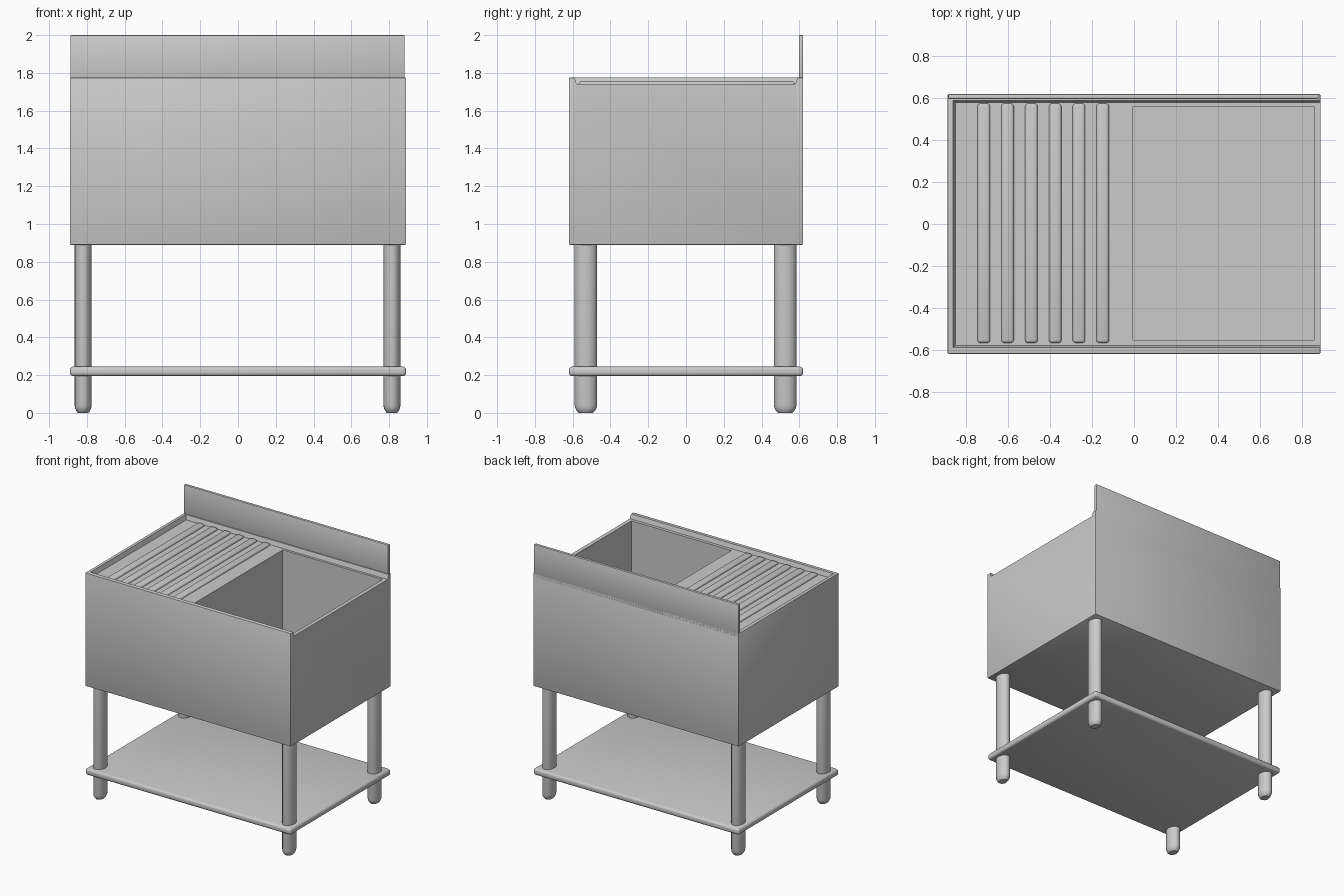
import bpy
import bmesh
import math

default = bpy.data.objects.get("Cube")
if default:
    bpy.data.objects.remove(default, do_unlink=True)

# Brushed steel used for every part
steel = bpy.data.materials.new("steel_grey")
steel.use_nodes = True
grey = (0.6, 0.6, 0.6, 1)
steel.diffuse_color = grey
steel.node_tree.nodes["Principled BSDF"].inputs["Base Color"].default_value = grey


def finish(name, bm):
    bmesh.ops.recalc_face_normals(bm, faces=bm.faces[:])
    mesh = bpy.data.meshes.new(name)
    bm.to_mesh(mesh)
    bm.free()
    mesh.materials.append(steel)
    obj = bpy.data.objects.new(name, mesh)
    bpy.context.collection.objects.link(obj)
    return obj


def smooth(obj):
    bpy.ops.object.select_all(action="DESELECT")
    obj.select_set(True)
    bpy.context.view_layer.objects.active = obj
    bpy.ops.object.shade_smooth_by_angle(angle=math.radians(35))


def box(name, low, high, bevel=0, segments=2):
    bm = bmesh.new()
    bmesh.ops.create_cube(bm, size=1)
    for v in bm.verts:
        v.co = [(a + b) / 2 + c * (b - a) for a, b, c in zip(low, high, v.co)]
    if bevel:
        bmesh.ops.bevel(bm, geom=bm.edges[:], offset=bevel, segments=segments,
                        profile=0.5, affect="EDGES")
    return finish(name, bm)


def cut(obj, cutters):
    for cutter in cutters:
        mod = obj.modifiers.new("cut", "BOOLEAN")
        mod.operation = "DIFFERENCE"
        mod.solver = "EXACT"
        mod.object = cutter
    graph = bpy.context.evaluated_depsgraph_get()
    mesh = bpy.data.meshes.new_from_object(obj.evaluated_get(graph))
    obj.modifiers.clear()
    obj.data = mesh
    for cutter in cutters:
        bpy.data.objects.remove(cutter, do_unlink=True)


# Sink body: a sunken tray, open at the left end, with a deep bowl
body = box("sink_body", (-0.89, -0.62, 0.89), (0.89, 0.62, 1.775), 0.005)
tray = box("tray_cutter", (-0.875, -0.6, 1.74), (1.0, 0.6, 1.81))
for v in tray.data.vertices:
    if v.co.z < 1.75:
        v.co.y *= 0.965
        if v.co.x < 0:
            v.co.x += 0.022
bowl = box("bowl_cutter", (-0.005, -0.555, 0.93), (0.86, 0.56, 1.9))
cut(body, [tray, bowl])
smooth(body)

# Splash panel along the back
smooth(box("backsplash", (-0.887, 0.597, 1.74), (0.882, 0.62, 2.0), 0.005))

# Raised drainer ribs, low half rounds with rounded ends
for i in range(6):
    x = -0.717 + i * 0.1135
    rib = box(f"drainer_rib_{i + 1}", (x - 0.03, -0.568, 1.725),
              (x + 0.03, 0.575, 1.756), 0.014, 3)
    smooth(rib)

# Lower shelf with rounded edges
smooth(box("lower_shelf", (-0.89, -0.62, 0.195), (0.89, 0.62, 0.245), 0.017, 3))

# Oval legs with rounded feet: (height, scale) rings
leg_profile = [(0, 0.62), (0.01, 0.8), (0.025, 0.94), (0.04, 1), (0.9, 1)]
SIDES = 20
for side, x in (("left", 0.815), ("right", -0.82)):
    for end, y in (("front", -0.53), ("back", 0.525)):
        bm = bmesh.new()
        rings = []
        for z, s in leg_profile:
            angles = [math.tau * k / SIDES for k in range(SIDES)]
            rings.append([bm.verts.new((x + 0.045 * s * math.cos(a),
                                        y + 0.06 * s * math.sin(a), z))
                          for a in angles])
        for a, b in zip(rings, rings[1:]):
            for k in range(SIDES):
                n = (k + 1) % SIDES
                bm.faces.new((a[k], a[n], b[n], b[k]))
        bm.faces.new(rings[0])
        bm.faces.new(rings[-1])
        smooth(finish(f"{end}_{side}_leg", bm))
